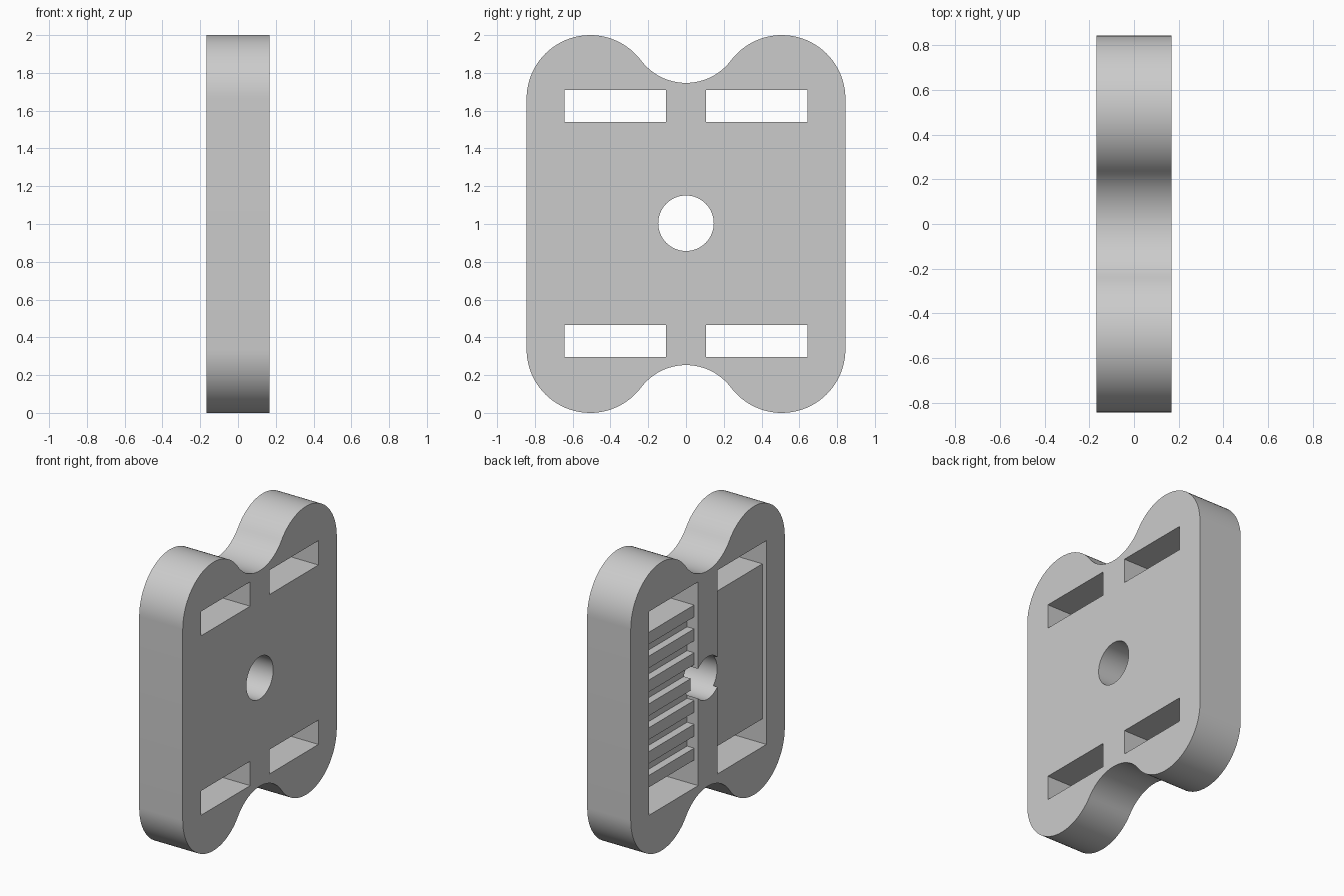
import bpy, bmesh
from math import sin, cos, atan2, hypot, radians, degrees, pi

THICK = 0.334                       # plate thickness along x
FRONT = -THICK / 2                  # face that carries the pockets
LOBE_R, LOBE_Y = 0.337, 0.507       # rounded corner lobes
NOTCH_LOW = 1.747                   # deepest point of the top notch
SLOT_Z = (0.297, 0.466, 1.541, 1.71)
POCKET_Y = (0.105, 0.643)
RECESS, GROOVE = 0.031, 0.085       # depths of pocket floor and grooves
RIBS = 7

old = bpy.data.objects.get("Cube")
if old:
    bpy.data.objects.remove(old, do_unlink=True)

grey = bpy.data.materials.new("light grey")
grey.use_nodes = True
colour = (0.6, 0.6, 0.6, 1)
grey.diffuse_color = colour
grey.node_tree.nodes["Principled BSDF"].inputs["Base Color"].default_value = colour


def prism(name, points, shift):
    """Extrude a closed 3D outline along the vector shift."""
    bm = bmesh.new()
    face = bm.faces.new([bm.verts.new(p) for p in points])
    new = bmesh.ops.extrude_face_region(bm, geom=[face])["geom"]
    bmesh.ops.translate(bm, vec=shift, verts=[v for v in new if isinstance(v, bmesh.types.BMVert)])
    bmesh.ops.recalc_face_normals(bm, faces=bm.faces)
    mesh = bpy.data.meshes.new(name)
    bm.to_mesh(mesh)
    bm.free()
    mesh.materials.append(grey)
    obj = bpy.data.objects.new(name, mesh)
    bpy.context.collection.objects.link(obj)
    return obj


def arc(cy, cz, r, start, end, steps):
    angles = [start + (end - start) * i / steps for i in range(steps + 1)]
    return [(cy + r * cos(a), cz + r * sin(a)) for a in angles]


# Plate outline: two lobes joined by a tangent notch, then turned half round
lobe_z = 2 - LOBE_R
drop = NOTCH_LOW - lobe_z
notch_r = (LOBE_Y**2 + drop**2 - LOBE_R**2) / (2 * (LOBE_R - drop))
notch_z = NOTCH_LOW + notch_r
tilt = atan2(notch_z - lobe_z, LOBE_Y)
half = arc(LOBE_Y, lobe_z, LOBE_R, 0, pi - tilt, 32)
half += arc(0, notch_z, notch_r, -tilt, tilt - pi, 24)[1:-1]
half += arc(-LOBE_Y, lobe_z, LOBE_R, tilt, pi, 32)
outline = half + [(-y, 2 - z) for y, z in half]
plate = prism("clamp_plate", [(FRONT, y, z) for y, z in outline], (THICK, 0, 0))


def pocket_cutter(name, y, ribbed):
    """Shallow pocket ending in through slots, with an optional ribbed floor."""
    z0, z1, z2, z3 = SLOT_Z
    far, floor = 0.4, FRONT + RECESS
    profile = [(-far, z0), (far, z0), (far, z1), (floor, z1)]
    if ribbed:
        step = (z2 - z1) / (2 * RIBS - 1)
        for i in range(RIBS - 1):
            low = z1 + (2 * i + 1) * step
            deep = FRONT + GROOVE
            profile += [(floor, low), (deep, low), (deep, low + step), (floor, low + step)]
    profile += [(floor, z2), (far, z2), (far, z3), (-far, z3)]
    return prism(name, [(x, y, z) for x, z in profile], (0, POCKET_Y[1] - POCKET_Y[0], 0))


# Cut the ribbed pocket, the plain pocket and the central bolt hole
cutters = [
    pocket_cutter("ribbed_pocket_cutter", POCKET_Y[0], True),
    pocket_cutter("plain_pocket_cutter", -POCKET_Y[1], False),
    prism("bolt_hole_cutter",
          [(-0.4, y, z) for y, z in arc(0, 1.004, 0.147, 0, 2 * pi, 64)[:-1]], (0.8, 0, 0)),
]
bpy.ops.object.select_all(action="DESELECT")
plate.select_set(True)
bpy.context.view_layer.objects.active = plate
for cutter in cutters:
    cutter.hide_render = True
    mod = plate.modifiers.new(cutter.name, "BOOLEAN")
    mod.operation, mod.solver, mod.object = "DIFFERENCE", "EXACT", cutter
    bpy.ops.object.modifier_apply(modifier=mod.name)
for cutter in cutters:
    bpy.data.objects.remove(cutter, do_unlink=True)

bpy.ops.object.shade_smooth_by_angle(angle=radians(30))
